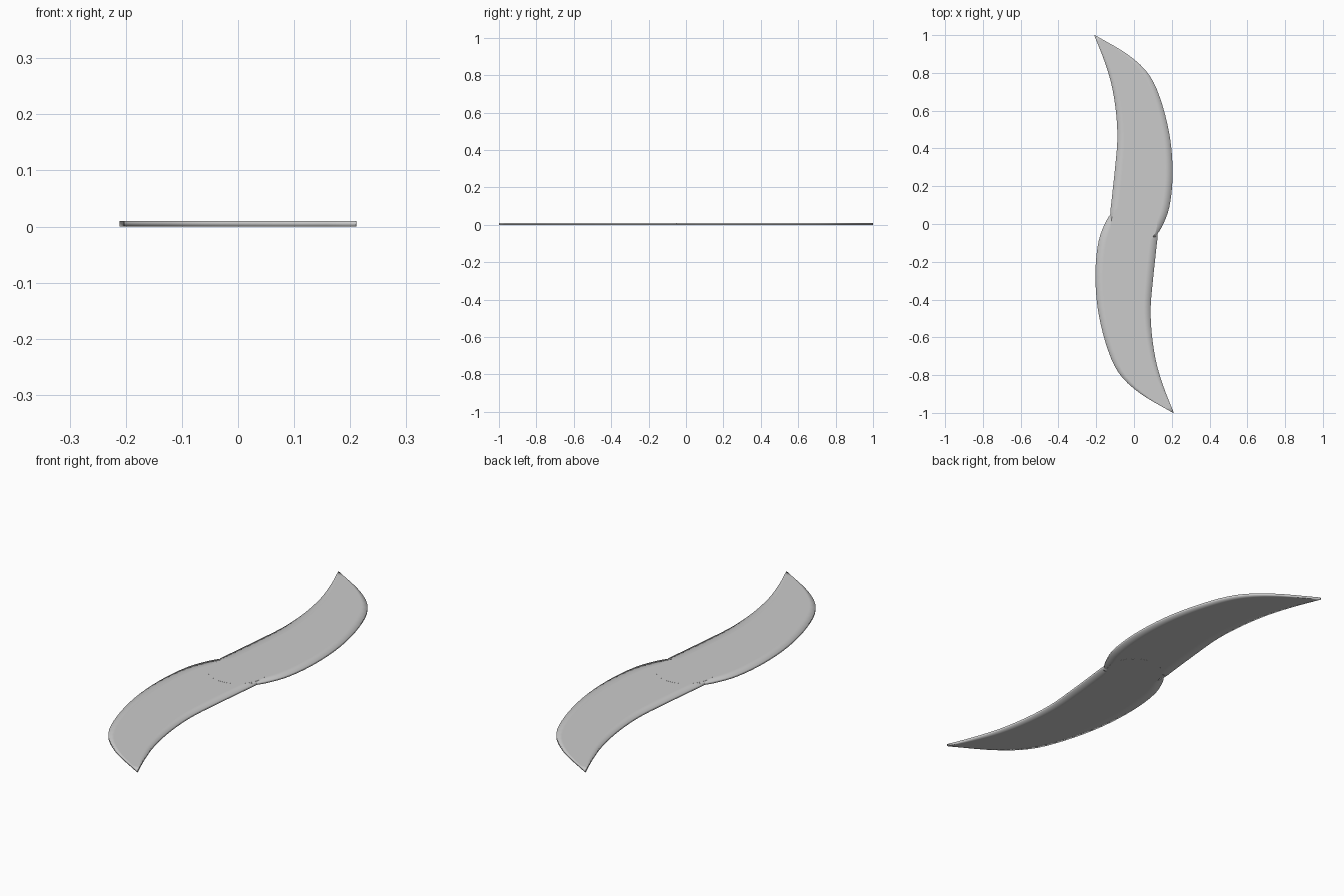
import bpy, bmesh, math
from mathutils import Vector, Matrix

if "Cube" in bpy.data.objects:
    bpy.data.objects.remove(bpy.data.objects["Cube"])

THICK = 0.01

# Blade stations from root to tip: trailing edge x, y, then leading edge x, y
STATIONS = [
    (-0.112, -0.03, 0.112, -0.07), (-0.125, 0.05, 0.150, -0.01),
    (-0.118, 0.13, 0.187, 0.09), (-0.100, 0.30, 0.204, 0.25),
    (-0.088, 0.45, 0.193, 0.44), (-0.096, 0.60, 0.150, 0.63),
    (-0.122, 0.75, 0.083, 0.785), (-0.163, 0.88, -0.030, 0.895),
    (-0.211, 1.00, -0.203, 0.998),
]


def smooth_path(pts, steps=4):
    """Catmull-Rom curve through the points."""
    ext = [2 * pts[0] - pts[1]] + pts + [2 * pts[-1] - pts[-2]]
    out = []
    for a, b, c, d in zip(ext, ext[1:], ext[2:], ext[3:]):
        for k in range(steps):
            t = k / steps
            out.append(0.5 * (2 * b + (c - a) * t + (2 * a - 5 * b + 4 * c - d) * t * t
                              + (3 * b - a - 3 * c + d) * t ** 3))
    return out + [pts[-1]]


def finish(name, bm, smooth):
    bmesh.ops.recalc_face_normals(bm, faces=bm.faces)
    for f in bm.faces:
        f.smooth = smooth
    mesh = bpy.data.meshes.new(name)
    bm.to_mesh(mesh)
    bm.free()
    obj = bpy.data.objects.new(name, mesh)
    bpy.context.collection.objects.link(obj)
    return obj


def blade(name, angle, gap=0.0003):
    """Thin curved slab; the soft rim comes from narrow edge strips."""
    left = smooth_path([Vector(s[:2]) for s in STATIONS])
    right = smooth_path([Vector(s[2:]) for s in STATIONS])
    bm = bmesh.new()
    rings = []
    for l, r in zip(left, right):
        row = [l.lerp(r, f) for f in (0, 0.13, 0.5, 0.87, 1)]
        top = [bm.verts.new((*p, THICK - gap)) for p in row]
        low = [bm.verts.new((*p, gap)) for p in reversed(row)]
        rings.append(top + low)
    n = len(rings[0])
    for a, b in zip(rings, rings[1:]):
        for i in range(n):
            j = (i + 1) % n
            bm.faces.new((a[i], a[j], b[j], b[i]))
    bm.faces.new(rings[0])
    bm.faces.new(rings[-1])
    bmesh.ops.rotate(bm, verts=bm.verts, matrix=Matrix.Rotation(angle, 3, 'Z'))
    return finish(name, bm, True)


# Two opposite blades
blade("blade_back", 0)
blade("blade_front", math.pi)

# Flat round hub
bm = bmesh.new()
bmesh.ops.create_cone(bm, cap_ends=True, segments=32, radius1=0.122, radius2=0.122,
                      depth=THICK, matrix=Matrix.Translation((0, 0, THICK / 2)))
hub = finish("hub", bm, False)
bpy.context.view_layer.objects.active = hub
hub.select_set(True)
bpy.ops.object.shade_smooth_by_angle()
